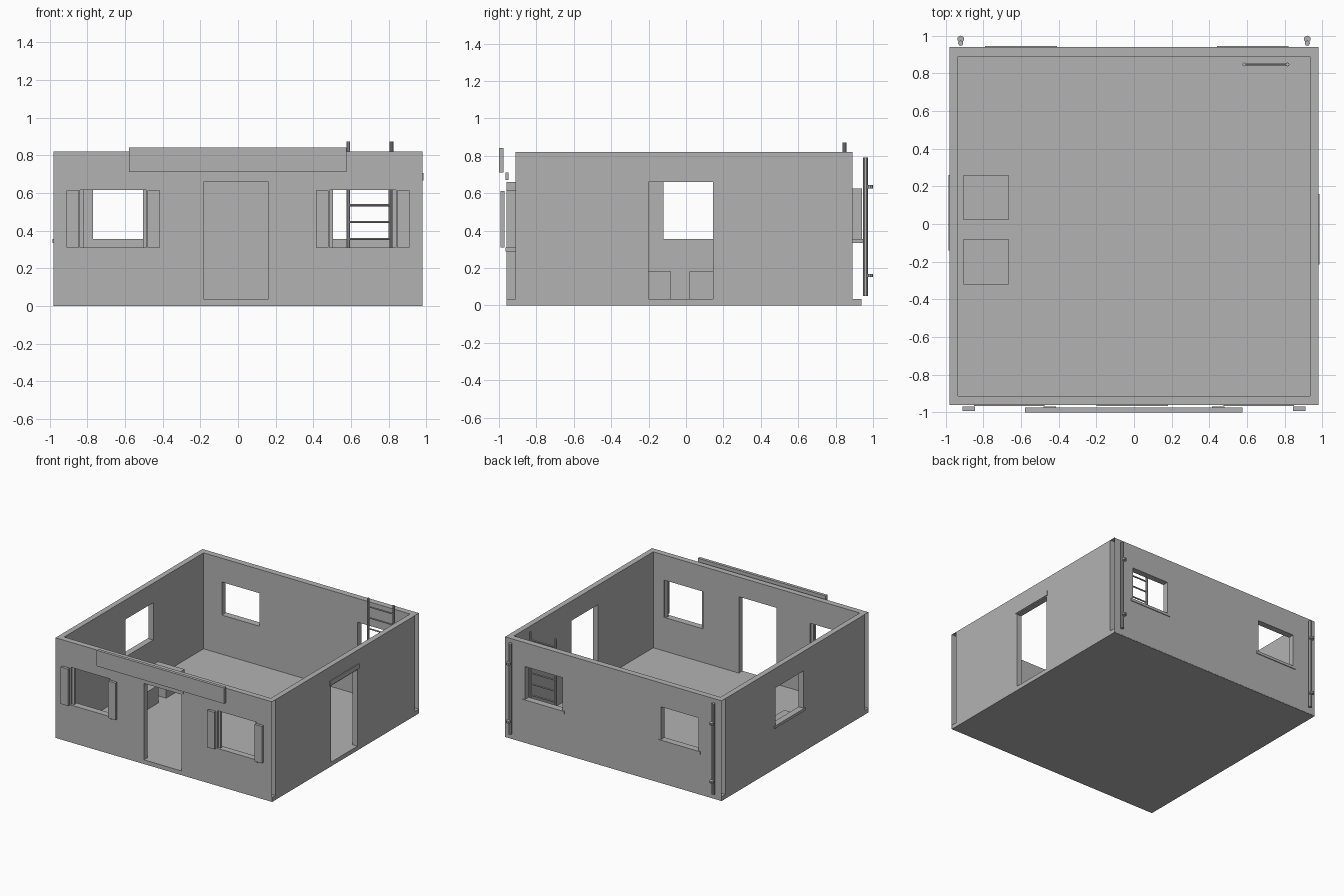
import bpy
import bmesh
from mathutils import Vector

if "Cube" in bpy.data.objects:
    bpy.data.objects.remove(bpy.data.objects["Cube"], do_unlink=True)

# One plain grey for everything
grey = bpy.data.materials.new("plain grey")
grey.use_nodes = True
grey.diffuse_color = (0.45, 0.45, 0.45, 1)
grey.node_tree.nodes["Principled BSDF"].inputs["Base Color"].default_value = (0.45, 0.45, 0.45, 1)


def finish(name, bm):
    bmesh.ops.recalc_face_normals(bm, faces=bm.faces)
    mesh = bpy.data.meshes.new(name)
    bm.to_mesh(mesh)
    bm.free()
    mesh.materials.append(grey)
    obj = bpy.data.objects.new(name, mesh)
    bpy.context.collection.objects.link(obj)
    return obj


def box(name, x, y, z):
    """Box from (min, max) pairs on each axis."""
    bm = bmesh.new()
    bmesh.ops.create_cube(bm, size=1)
    for v in bm.verts:
        v.co = Vector([(a + b) / 2 + c * (b - a) for (a, b), c in zip((x, y, z), v.co)])
    return finish(name, bm)


def rod(name, start, end, radius, sides=10):
    start, end = Vector(start), Vector(end)
    axis = end - start
    bpy.ops.mesh.primitive_cylinder_add(vertices=sides, radius=radius, depth=axis.length,
                                        location=(start + end) / 2,
                                        rotation=axis.to_track_quat("Z", "Y").to_euler())
    obj = bpy.context.object
    obj.name = name
    obj.data.materials.append(grey)
    bpy.ops.object.shade_smooth_by_angle()
    return obj


def wall(name, along, depth, holes, axis, open_ends=False):
    """Wall panel with rectangular holes (u0, u1, z0, z1), extruded through its depth."""
    us = sorted({*along, *(u for h in holes for u in h[:2])})
    zs = sorted({BASE, TOP, *(z for h in holes for z in h[2:])})

    def place(u, d, z):
        return Vector((u, d, z) if axis == "x" else (d, u, z))

    bm = bmesh.new()
    for u0, u1 in zip(us, us[1:]):
        for z0, z1 in zip(zs, zs[1:]):
            cu, cz = (u0 + u1) / 2, (z0 + z1) / 2
            if any(h[0] < cu < h[1] and h[2] < cz < h[3] for h in holes):
                continue
            bm.faces.new([bm.verts.new(place(u, depth[0], z))
                          for u, z in ((u0, z0), (u1, z0), (u1, z1), (u0, z1))])
    bmesh.ops.remove_doubles(bm, verts=bm.verts, dist=0.0001)
    new = bmesh.ops.extrude_face_region(bm, geom=bm.faces[:], use_keep_orig=True)["geom"]
    shift = place(0, depth[1] - depth[0], 0)
    bmesh.ops.translate(bm, verts=[g for g in new if isinstance(g, bmesh.types.BMVert)], vec=shift)
    bmesh.ops.recalc_face_normals(bm, faces=bm.faces)
    if open_ends:
        i = 0 if axis == "x" else 1
        ends = [f for f in bm.faces if all(min(abs(v.co[i] - e) for e in along) < 0.001 for v in f.verts)
                and abs(f.normal[i]) > 0.9]
        bmesh.ops.delete(bm, geom=ends, context="FACES_ONLY")
    return finish(name, bm)


BASE, TOP, FLOOR = 0.003, 0.82, 0.035
X, XI = 0.98, 0.935
FRONT, BACK = (-0.96, -0.912), (0.89, 0.94)
OUT = 0.006

# Openings
front_door = (-0.18, 0.16, FLOOR, 0.66)
side_door = (-0.2, 0.145, FLOOR, 0.66)
front_windows = [(-0.84, -0.485, 0.31, 0.615), (0.485, 0.84, 0.31, 0.615)]
back_windows = [(-0.77, -0.43, 0.355, 0.625), (0.46, 0.8, 0.355, 0.625)]
side_window = (-0.12, 0.24, 0.355, 0.66)

# Floor and walls
box("floor_slab", (-X, X), (FRONT[0] + 0.001, BACK[1] - 0.001), (0, FLOOR))
wall("front_wall", (-X, X), FRONT, [front_door, *front_windows], "x", True)
wall("back_wall", (-X, X), BACK, back_windows, "x", True)
wall("right_hand_wall", (FRONT[1], BACK[0]), (XI, X), [side_door], "y")
wall("left_hand_wall", (FRONT[1], BACK[0]), (-X, -XI), [side_window], "y")

# Lintels over the doors
box("front_lintel", (-0.2, 0.18), (FRONT[0] - OUT, FRONT[0] + 0.01), (0.67, 0.71))
box("side_lintel", (X - 0.01, X + OUT), (-0.215, 0.16), (0.667, 0.705))

# Front windows: sills, posts and shutters
for n, (a, b, z0, z1) in enumerate(front_windows):
    box(f"front_sill_{n}", (a - 0.01, b + 0.01), (FRONT[0] - OUT, FRONT[1]), (z0 - 0.022, z0))
    for side, p in (("a", a), ("b", b - 0.02)):
        box(f"window_post_{n}{side}", (p, p + 0.02), (-0.945, -0.925), (z0, z1))
    for side, s in (("a", a - 0.07), ("b", b + 0.005)):
        box(f"shutter_{n}{side}", (s, s + 0.066), (-0.993, -0.97), (z0, z1 - 0.003))

# Back and side window sills
for n, (a, b, z0, z1) in enumerate(back_windows):
    box(f"back_sill_{n}", (a - 0.02, b + 0.02), (BACK[0], BACK[1] + OUT), (z0 - 0.022, z0))
box("side_sill", (-X - OUT, -XI), (side_window[0] - 0.02, side_window[1] + 0.02), (0.333, 0.355))

# Blank board above the front door
box("front_board", (-0.58, 0.575), (-1.0, -0.975), (0.71, 0.84))

# Crates on the floor
for n, y in enumerate((-0.32, 0.02)):
    box(f"crate_{n}", (-0.905, -0.665), (y, y + 0.24), (FLOOR, 0.18))

# Drain pipes with brackets at the back corners
for n, x in enumerate((-0.92, 0.92)):
    rod(f"drain_pipe_{n}", (x, 0.96, 0.05), (x, 0.96, 0.79), 0.014)
    for k, z in enumerate((0.16, 0.635)):
        rod(f"pipe_bracket_{n}{k}", (x, 0.982, z - 0.009), (x, 0.982, z + 0.009), 0.018)

# Ladder leaning inside the back wall
for n, x in enumerate((0.585, 0.815)):
    rod(f"ladder_rail_{n}", (x, 0.847, FLOOR), (x, 0.847, 0.872), 0.01)
for n in range(9):
    z = 0.085 + n * 0.09
    rod(f"ladder_rung_{n}", (0.585, 0.847, z), (0.815, 0.847, z), 0.006, 8)
